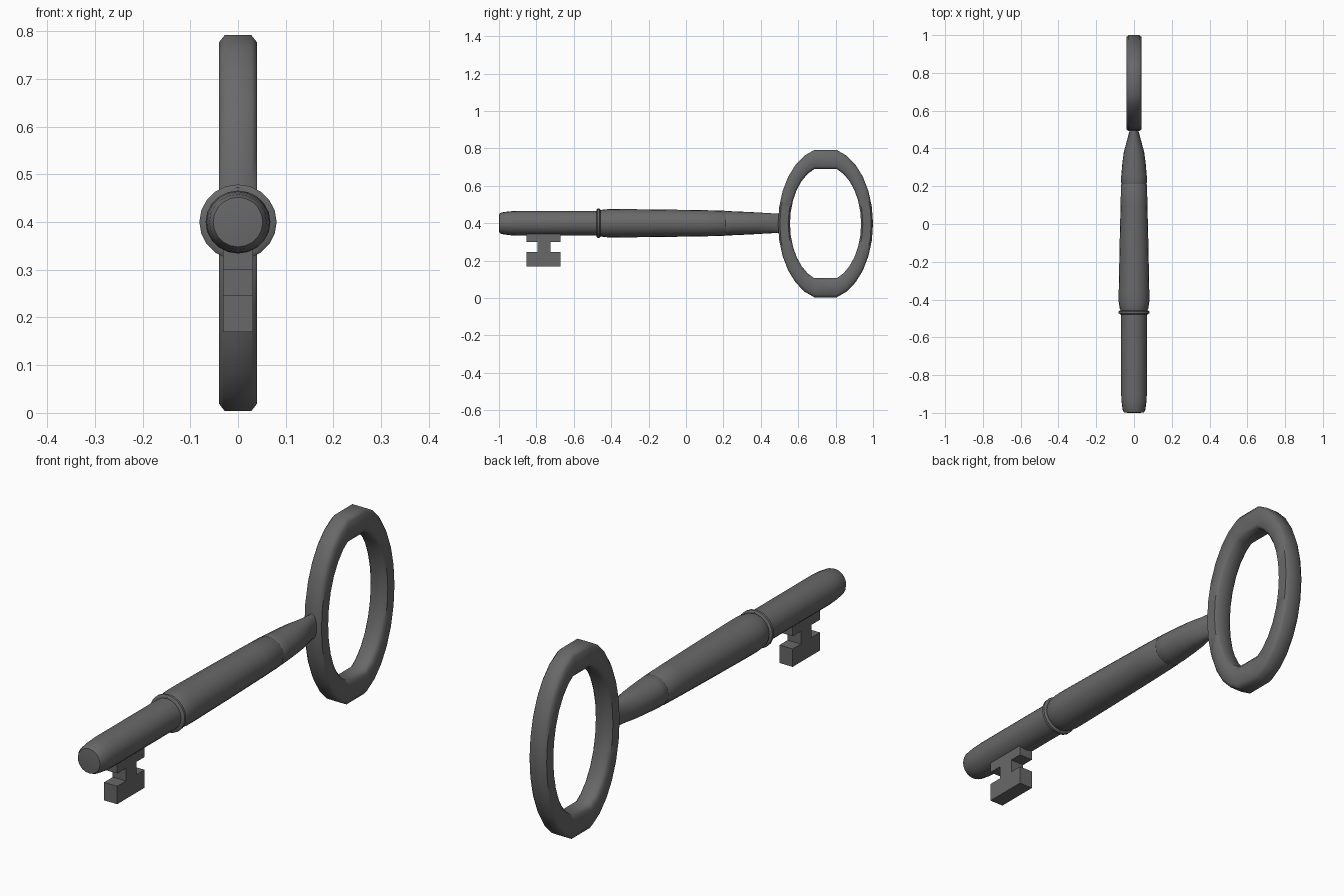
import bpy, bmesh, math

if "Cube" in bpy.data.objects:
    bpy.data.objects.remove(bpy.data.objects["Cube"])

iron = bpy.data.materials.new("dark grey iron")
iron.diffuse_color = (0.14, 0.14, 0.14, 1)
iron.use_nodes = True
iron.node_tree.nodes["Principled BSDF"].inputs["Base Color"].default_value = iron.diffuse_color
AXIS_Z = 0.4


def finish(name, bm, angle):
    bmesh.ops.recalc_face_normals(bm, faces=bm.faces[:])
    me = bpy.data.meshes.new(name)
    bm.to_mesh(me)
    bm.free()
    me.materials.append(iron)
    ob = bpy.data.objects.new(name, me)
    bpy.context.collection.objects.link(ob)
    bpy.context.view_layer.objects.active = ob
    ob.select_set(True)
    bpy.ops.object.shade_smooth_by_angle(angle=math.radians(angle))
    ob.select_set(False)
    return ob


def lathe(name, profile, sides=20):
    """Profile of (y, x radius, z radius) around the key axis, ends capped."""
    bm = bmesh.new()
    rings = []
    for y, rx, rz in profile:
        rings.append([bm.verts.new((rx * math.cos(a), y, AXIS_Z + rz * math.sin(a)))
                      for a in (2 * math.pi * i / sides for i in range(sides))])
    for r0, r1 in zip(rings, rings[1:]):
        for i in range(sides):
            j = (i + 1) % sides
            bm.faces.new((r0[i], r0[j], r1[j], r1[i]))
    bm.faces.new(rings[0])
    bm.faces.new(rings[-1])
    return finish(name, bm, 40)


# Front pin with rounded tip
lathe("front_pin", [(-1.0, .03, .03), (-.998, .052, .052), (-.985, .060, .058), (-.94, .066, .064),
                    (-.90, .068, .066), (-.45, .068, .066)])
# Collar ring
lathe("collar", [(-.478, .074, .073), (-.473, .081, .079), (-.463, .081, .079), (-.458, .074, .073)])
# Swelling barrel of the shank
lathe("barrel", [(-.458, .070, .069), (-.445, .076, .073), (-.41, .081, .076), (-.36, .081, .076),
                 (-.1, .076, .073), (.1, .071, .070), (.205, .069, .067), (.215, .064, .062)])
# Neck flattening towards the bow
lathe("neck", [(.205, .063, .062), (.217, .068, .066), (.25, .068, .064), (.32, .062, .061),
               (.38, .054, .058), (.44, .038, .054), (.50, .022, .052), (.54, .018, .048)])

# Oval bow: outer and inner ellipses, both with a flat stretch at top and bottom
CY, CZ, FLAT = .746, .398, .06


def oval(half_y, half_z, steps=12):
    a0 = math.asin(FLAT / half_y)
    half_z /= math.cos(a0)
    half = [a0 + (math.pi - 2 * a0) * i / steps for i in range(steps + 1)]
    return [(half_y * math.sin(a), half_z * math.cos(a)) for a in half + [a + math.pi for a in half]]


bm = bmesh.new()
section = [(0, -.028), (.15, -.04), (.85, -.04), (1, -.028),
           (1, .028), (.85, .04), (.15, .04), (0, .028)]
rings = []
for (yo, zo), (yi, zi) in zip(oval(.254, .394), oval(.19, .292)):
    rings.append([bm.verts.new((x, CY + yi + (yo - yi) * s, CZ + zi + (zo - zi) * s))
                  for s, x in section])
for k, r0 in enumerate(rings):
    r1 = rings[(k + 1) % len(rings)]
    for i in range(8):
        j = (i + 1) % 8
        bm.faces.new((r0[i], r0[j], r1[j], r1[i]))
finish("bow_ring", bm, 50)

# Bit: an I-shaped plate under the pin
bm = bmesh.new()
outline = [(-.853, .36), (-.853, .30), (-.795, .30), (-.795, .246), (-.853, .246), (-.853, .17),
           (-.67, .17), (-.67, .246), (-.724, .246), (-.724, .30), (-.67, .30), (-.67, .36)]
face = bm.faces.new([bm.verts.new((-.031, y, z)) for y, z in outline])
ext = bmesh.ops.extrude_face_region(bm, geom=[face])
bmesh.ops.translate(bm, vec=(.062, 0, 0),
                    verts=[v for v in ext["geom"] if isinstance(v, bmesh.types.BMVert)])
if not face.is_valid or len(bm.faces) < 14:
    bm.faces.new([v for v in bm.verts][:12])
finish("key_bit", bm, 30)
